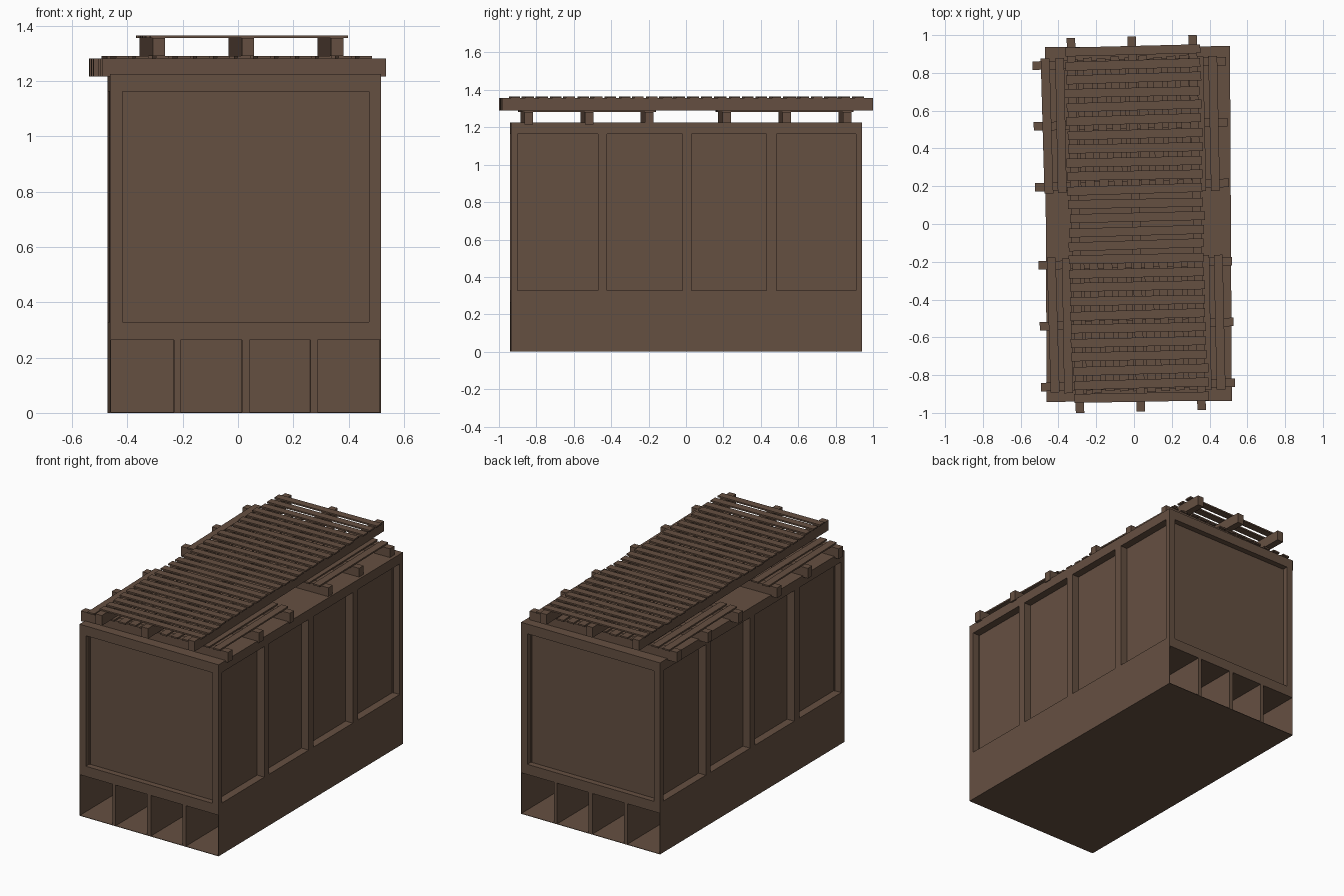
import bpy, bmesh, math, random
from mathutils import Matrix, Vector

if "Cube" in bpy.data.objects:
    bpy.data.objects.remove(bpy.data.objects["Cube"])

random.seed(4)

wood = bpy.data.materials.new("brown wood")
wood.diffuse_color = (0.130, 0.079, 0.053, 1)
wood.use_nodes = True
wood.node_tree.nodes["Principled BSDF"].inputs["Base Color"].default_value = wood.diffuse_color


def add_box(bm, lo, hi, spin=0.0):
    """Box between two corners, optionally turned about its own centre."""
    lo, hi = Vector(lo), Vector(hi)
    m = (Matrix.Translation((lo + hi) / 2) @ Matrix.Rotation(spin, 4, 'Z')
         @ Matrix.Diagonal((*(hi - lo), 1)))
    bmesh.ops.create_cube(bm, size=1, matrix=m)


def make_object(name, bm, loc=(0, 0, 0), turn=0.0):
    me = bpy.data.meshes.new(name)
    bm.to_mesh(me)
    bm.free()
    me.materials.append(wood)
    ob = bpy.data.objects.new(name, me)
    ob.location = loc
    ob.rotation_euler.z = math.radians(turn)
    bpy.context.collection.objects.link(ob)
    return ob


# crate body: solid block with recessed panels and open bays cut out
HX, HY, TOP = 0.49, 0.939, 1.225
BODY_LOC, BODY_TURN = (0.023, 0, 0), 0.3
bm = bmesh.new()
add_box(bm, (-HX, -HY, 0), (HX, HY, TOP))
crate = make_object("crate_body", bm, BODY_LOC, BODY_TURN)

cut = bmesh.new()
# recessed panels on the long sides
for y0, y1 in ((-0.904, -0.473), (-0.425, -0.022), (0.026, 0.428), (0.481, 0.906)):
    for s in (-1, 1):
        xs = sorted((s * (HX - 0.05), s * (HX + 0.05)))
        add_box(cut, (xs[0], s * y0 if s > 0 else -y1, 0.328),
                (xs[1], s * y1 if s > 0 else -y0, 1.163))
# recessed end panels and the four low bays at both ends
for s in (-1, 1):
    ys = sorted((s * (HY - 0.037), s * (HY + 0.05)))
    add_box(cut, (-0.446, ys[0], 0.328), (0.446, ys[1], 1.163))
    ys = sorted((s * 0.02, s * (HY + 0.05)))
    for x0, x1 in ((-0.487, -0.259), (-0.235, -0.013), (0.013, 0.235), (0.259, 0.487)):
        add_box(cut, (x0, ys[0], 0.003), (x1, ys[1], 0.263))
cutter = make_object("panel_cutter", cut, BODY_LOC, BODY_TURN)
cutter.hide_render = True

mod = crate.modifiers.new("panels", 'BOOLEAN')
mod.operation = 'DIFFERENCE'
mod.solver = 'EXACT'
mod.object = cutter
bpy.context.view_layer.objects.active = crate
bpy.ops.object.modifier_apply(modifier=mod.name)
bpy.data.objects.remove(cutter)


# pallets: three long beams with thin, slightly uneven slats across the top
def pallet(name, loc, turn, half_len, slats, pitch=0.0735):
    beams = bmesh.new()
    for x in (-0.322, 0, 0.322):
        add_box(beams, (x - 0.0225, -half_len, 0), (x + 0.0225, half_len, 0.065))
    make_object(name + "_beams", beams, loc, turn)
    boards = bmesh.new()
    for i in range(slats):
        y = (i - (slats - 1) / 2) * pitch + random.uniform(-0.002, 0.002)
        shift = random.uniform(-0.007, 0.007)
        add_box(boards, (-0.357 + shift, y - 0.0235, 0.065),
                (0.357 + shift, y + 0.0235, 0.0745),
                math.radians(random.uniform(-0.4, 0.4)))
    make_object(name + "_slats", boards, loc, turn)


pallet("rear_pallet", (-0.018, 0.528, 1.216), 91.3, 0.513, 13)
pallet("front_pallet", (0.014, -0.53, 1.216), 91.3, 0.513, 13)
pallet("top_pallet", (0.012, 0, 1.2905), 1.4, 0.993, 26)
